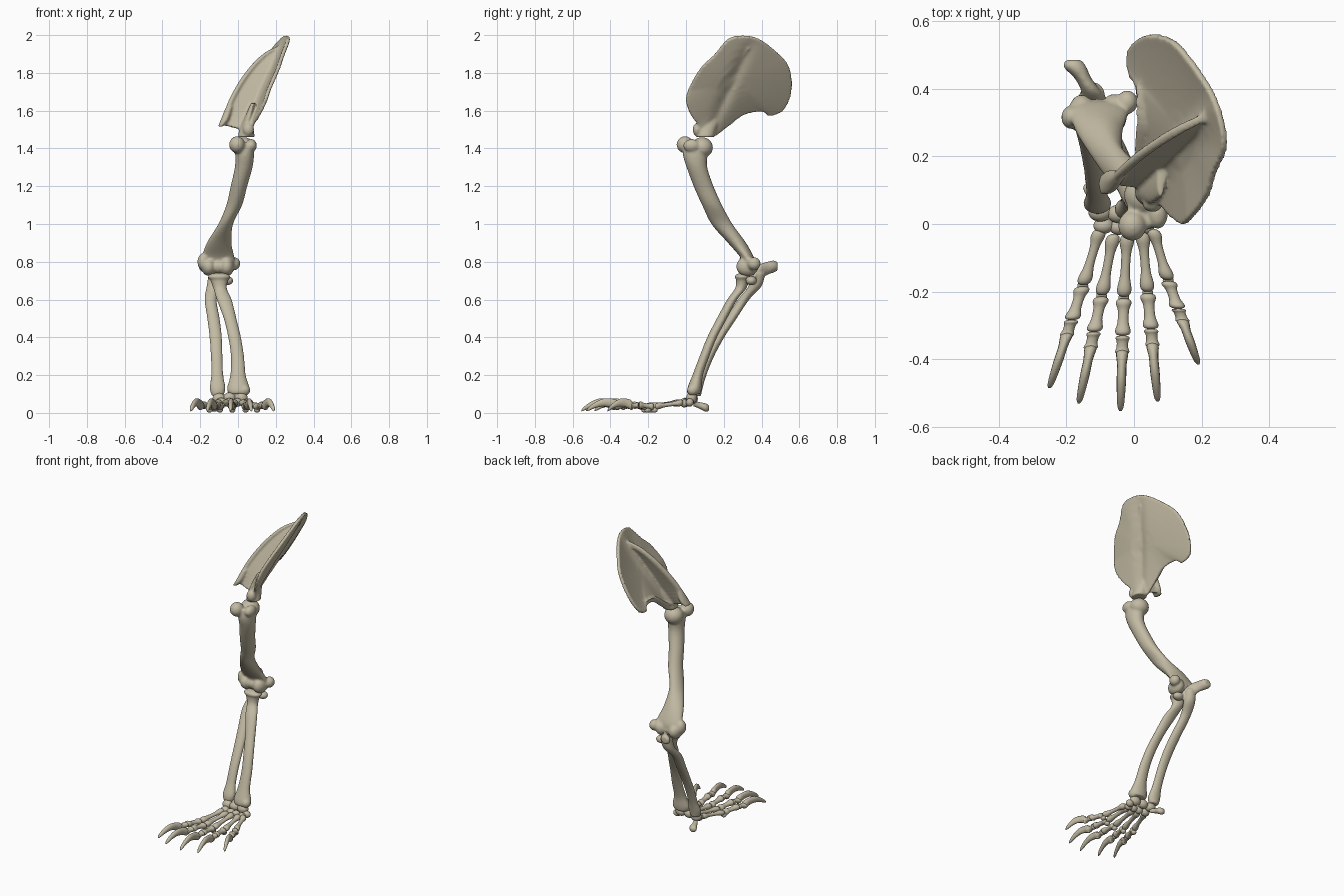
import bpy, bmesh, math
from mathutils import Vector, Matrix

old = bpy.data.objects.get("Cube")
if old:
    bpy.data.objects.remove(old, do_unlink=True)

mat = bpy.data.materials.new("aged bone")
mat.use_nodes = True
BONE = (0.54, 0.49, 0.365, 1)
mat.diffuse_color = BONE
mat.node_tree.nodes["Principled BSDF"].inputs["Base Color"].default_value = BONE


def spline(points, steps=5, closed=False):
    """Catmull-Rom curve through points of any dimension."""
    pts = [Vector(p) for p in points]
    n = len(pts)
    get = (lambda i: pts[i % n]) if closed else (lambda i: pts[max(0, min(n - 1, i))])
    out = []
    for i in range(n if closed else n - 1):
        a, b, c, d = get(i - 1), get(i), get(i + 1), get(i + 2)
        for k in range(steps):
            t = k / steps
            out.append(0.5 * (2 * b + (c - a) * t + (2 * a - 5 * b + 4 * c - d) * t * t
                              + (3 * b - a - 3 * c + d) * t ** 3))
    return out if closed else out + [pts[-1]]


def loft(bm, sections, along="z", sides=20, steps=5):
    """Skin of ellipses (x, y, z, half width, half depth), capped."""
    rings = []
    for s in spline(sections, steps):
        ring = []
        for k in range(sides):
            a = math.tau * k / sides
            u, v = abs(s[3]) * math.cos(a), abs(s[4]) * math.sin(a)
            off = Vector((u, v, 0)) if along == "z" else Vector((u, 0, v))
            ring.append(bm.verts.new(Vector(s[:3]) + off))
        rings.append(ring)
    faces = []
    for r0, r1 in zip(rings, rings[1:]):
        for k in range(sides):
            j = (k + 1) % sides
            faces.append(bm.faces.new((r0[k], r0[j], r1[j], r1[k])))
    faces += [bm.faces.new(rings[0]), bm.faces.new(rings[-1])]
    bmesh.ops.recalc_face_normals(bm, faces=faces)


def knob(bm, centre, radii):
    m = Matrix.Translation(centre) @ Matrix.Diagonal((*radii, 1))
    bmesh.ops.create_icosphere(bm, subdivisions=3, radius=1, matrix=m)


def finish(name, bm, fuse=0.0, smooth=4):
    me = bpy.data.meshes.new(name)
    bm.to_mesh(me)
    bm.free()
    me.materials.append(mat)
    for p in me.polygons:
        p.use_smooth = True
    ob = bpy.data.objects.new(name, me)
    bpy.context.scene.collection.objects.link(ob)
    if fuse:
        r = ob.modifiers.new("fuse", "REMESH")
        r.mode = "VOXEL"
        r.voxel_size = fuse
        r.use_smooth_shade = True
        s = ob.modifiers.new("soften", "SMOOTH")
        s.iterations = smooth


# Shoulder blade: leaning, slightly cupped sheet
def blade_x(y, z):
    low = max(0, 1.72 - z) / 0.25 * max(0, 1 - y / 0.35)
    return -0.83 - 0.23 * y + 0.575 * z + 0.05 * low


outline = [(0, 1.68), (.02, 1.59), (.06, 1.53), (.06, 1.48), (.14, 1.47), (.21, 1.52),
           (.31, 1.59), (.42, 1.605), (.46, 1.585), (.52, 1.62), (.555, 1.72), (.54, 1.84),
           (.47, 1.92), (.38, 1.985), (.30, 2.0), (.22, 1.98), (.15, 1.90), (.07, 1.82)]
bm = bmesh.new()
rim = spline(outline, 4, closed=True)
mid = Vector((0.27, 1.75))


def blade_point(p, s):
    y, z = mid.lerp(p, s)
    groove = math.exp(-((y - 0.13 - (z - 1.52) * 0.47) / 0.035) ** 2)
    x = blade_x(y, z) + (1 - s * s) * (0.022 - 0.022 * groove)
    return bm.verts.new((x, y, z))


rings = [[blade_point(p, s) for p in rim] for s in (0.08, 0.25, 0.42, 0.58, 0.74, 0.88, 1)]
bm.faces.new(rings[0])
for r0, r1 in zip(rings, rings[1:]):
    for k in range(len(rim)):
        j = (k + 1) % len(rim)
        bm.faces.new((r0[k], r1[k], r1[j], r0[j]))
# Raised spine on the outer side
root = spline([(.03, .10, 1.50), (.085, .15, 1.6), (.135, .21, 1.74), (.20, .27, 1.87), (.235, .32, 1.94)])
crest = spline([(-.085, .12, 1.53), (-.05, .14, 1.62), (.015, .2, 1.75), (.12, .27, 1.88), (.22, .32, 1.94)])
strip = [(bm.verts.new(a), bm.verts.new(b)) for a, b in zip(root, crest)]
for (a, b), (c, d) in zip(strip, strip[1:]):
    bm.faces.new((a, b, d, c))
bmesh.ops.recalc_face_normals(bm, faces=bm.faces)
bmesh.ops.solidify(bm, geom=bm.faces[:], thickness=0.02)
# Thick crest with hooked tip, thick rear border, neck and socket
loft(bm, [(*p, 0.014, 0.014) for p in crest[::4]])
loft(bm, [(-.095, .115, 1.515, .012, .03), (-.07, .125, 1.55, .022, .035), (-.045, .14, 1.62, .016, .018)])
loft(bm, [(blade_x(y, z), y, z, .02, .02) for y, z in ((.15, 1.5), (.22, 1.545), (.31, 1.61), (.4, 1.63))])
loft(bm, [(.045, .10, 1.46, .045, .05), (.045, .11, 1.50, .038, .05), (.055, .12, 1.56, .022, .06),
          (.08, .13, 1.64, .012, .05)])
knob(bm, (.055, .06, 1.50), (.03, .025, .035))
finish("shoulder_blade", bm, 0.007, 3)

# Upper arm bone
bm = bmesh.new()
loft(bm, [(.03, .05, 1.43, .05, .06), (.035, .048, 1.37, .05, .065), (.03, .058, 1.3, .047, .055),
          (.005, .093, 1.2, .044, .053), (-.02, .138, 1.1, .042, .053), (-.065, .19, 1.0, .039, .056),
          (-.10, .27, .9, .066, .048), (-.105, .325, .82, .088, .036), (-.105, .33, .77, .085, .035)])
knob(bm, (.03, .085, 1.405), (.06, .058, .055))
knob(bm, (-.005, -.005, 1.42), (.042, .045, .045))
knob(bm, (.07, .03, 1.415), (.03, .045, .035))
for x, r in ((-.155, .05), (-.105, .04), (-.06, .052)):
    knob(bm, (x, .325, .775), (.04, r * 1.15, r))
knob(bm, (-.185, .315, .80), (.03, .035, .045))
knob(bm, (-.02, .36, .79), (.032, .035, .035))
finish("upper_arm_bone", bm, 0.007)

# Front forearm bone
bm = bmesh.new()
loft(bm, [(-.10, .30, .71, .05, .035), (-.095, .29, .66, .036, .03), (-.073, .245, .6, .04, .027),
          (-.042, .19, .5, .034, .027), (-.018, .138, .4, .034, .026), (-.003, .098, .3, .035, .026),
          (.0, .062, .2, .041, .028), (.002, .045, .13, .06, .038), (.002, .042, .1, .05, .035)])
knob(bm, (-.10, .30, .72), (.06, .042, .022))
knob(bm, (.035, .035, .12), (.03, .03, .03))
finish("front_forearm_bone", bm, 0.006)

# Rear forearm bone with elbow point
bm = bmesh.new()
loft(bm, [(-.12, .38, .74, .035, .04), (-.13, .365, .67, .036, .035), (-.145, .305, .6, .032, .03),
          (-.13, .24, .5, .033, .028), (-.118, .178, .4, .033, .025), (-.113, .125, .3, .031, .024),
          (-.11, .085, .2, .032, .023), (-.108, .06, .13, .042, .028), (-.108, .055, .09, .03, .024)])
loft(bm, [(-.11, .355, .71, .04, .03), (-.125, .39, .745, .03, .04), (-.15, .43, .765, .025, .035),
          (-.175, .465, .775, .034, .032), (-.178, .485, .775, .022, .022)], "y")
knob(bm, (-.06, .345, .70), (.035, .03, .025))
finish("rear_forearm_bone", bm, 0.006)

# Wrist bones
wrist = [(-.10, .035, .075, .035), (-.045, .03, .08, .034), (.015, .03, .08, .036), (.05, .02, .055, .026),
         (-.09, -.005, .055, .03), (-.045, -.01, .055, .028), (-.005, -.012, .055, .027), (.035, -.01, .05, .025)]
for i, (x, y, z, r) in enumerate(wrist):
    bm = bmesh.new()
    knob(bm, (x, y, z), (r, r * 0.8, r * 0.85))
    finish(f"wrist_bone_{i + 1}", bm)
bm = bmesh.new()
loft(bm, [(-.10, .04, .05, .015, .015), (-.115, .07, .04, .017, .017), (-.125, .105, .028, .025, .022),
          (-.128, .122, .026, .012, .012)], "y")
finish("heel_wrist_bone", bm)


# Digits: each part runs from one joint to the next
def digit_bone(name, a, b, r, waist):
    a, b = Vector(a), Vector(b)
    profile = [(0, .35), (.04, .85), (.14, 1), (.32, waist), (.65, waist), (.86, 1), (.96, .85), (1, .35)]
    bm = bmesh.new()
    loft(bm, [(*a.lerp(b, t), r * w, r * w * 0.85) for t, w in profile], "y", 14, 3)
    finish(name, bm)


def claw(name, a, b):
    bm = bmesh.new()
    shape = [(0, .036, .008, .012), (.06, .04, .018, .026), (.25, .052, .014, .024), (.5, .055, .014, .021),
             (.75, .041, .012, .016), (.93, .022, .009, .01), (1, .012, .003, .004)]
    loft(bm, [(*a.lerp(b, t), z, w, h) for t, z, w, h in shape], "y", 14, 4)
    finish(name, bm)


# wrist end, knuckle and claw tip of each digit, inner to outer
digits = [((.055, -.015), (.10, -.165), (.19, -.415)), ((.025, -.025), (.04, -.20), (.07, -.525)),
          ((-.02, -.03), (-.03, -.215), (-.04, -.553)), ((-.06, -.03), (-.095, -.21), (-.163, -.53)),
          ((-.10, -.015), (-.15, -.18), (-.25, -.485))]
for i, (base, knuckle, tip) in enumerate(digits, 1):
    knuckle, tip = Vector(knuckle), Vector(tip)
    spot = lambda t, z: (*knuckle.lerp(tip, t), z)
    digit_bone(f"hand_bone_{i}", (*base, .055), spot(0, .034), .021, .68)
    digit_bone(f"first_finger_bone_{i}", spot(.015, .033), spot(.34, .042), .023, .72)
    digit_bone(f"second_finger_bone_{i}", spot(.34, .042), spot(.5, .036), .021, .82)
    claw(f"claw_{i}", knuckle.lerp(tip, .46), tip)
    # Small bead under the knuckle
    bm = bmesh.new()
    knob(bm, spot(.01, .015), (.016, .018, .014))
    finish(f"knuckle_bead_{i}", bm)
